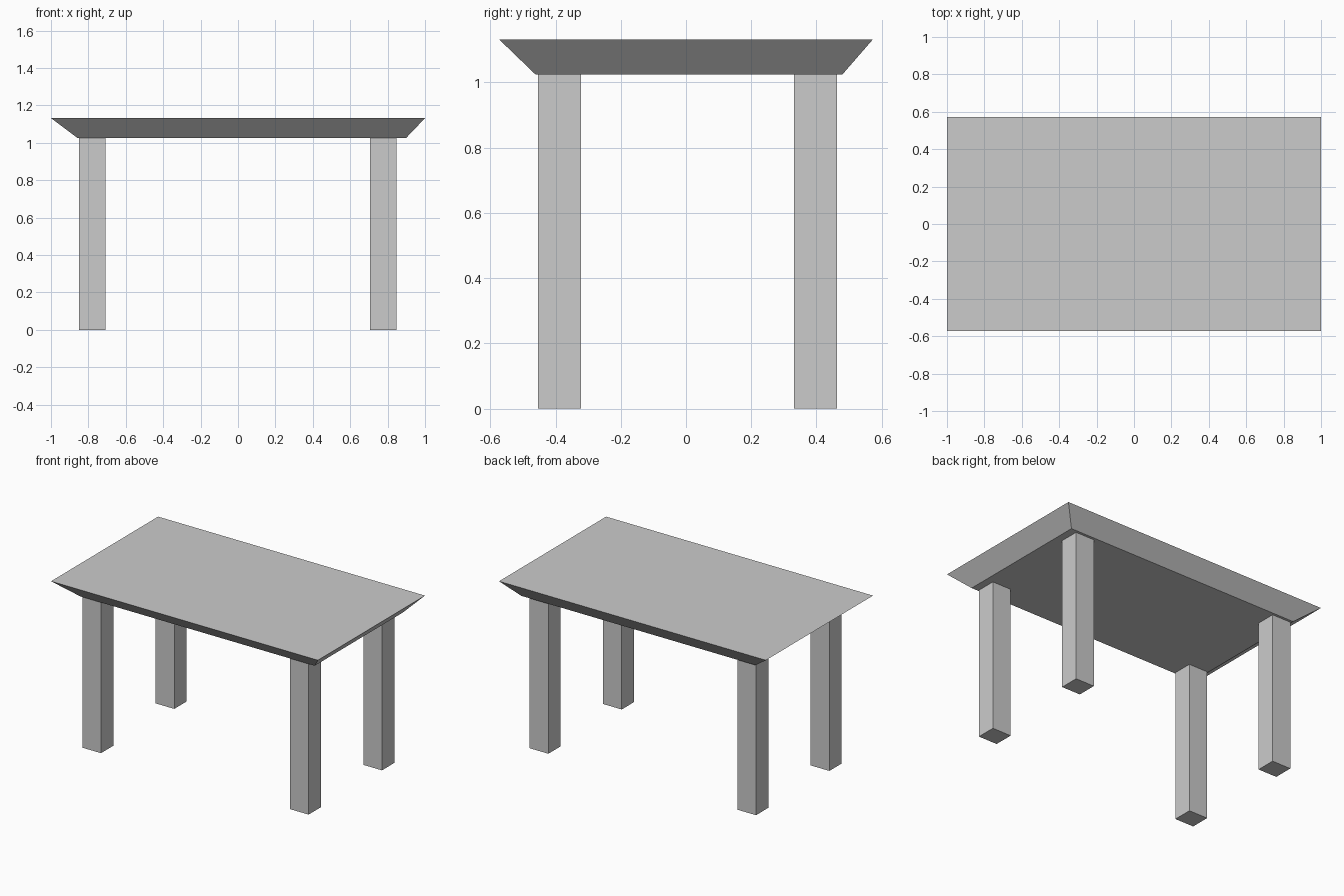
import bpy
import bmesh

cube = bpy.data.objects.get("Cube")
if cube:
    bpy.data.objects.remove(cube, do_unlink=True)

# One grey for the whole table
grey = bpy.data.materials.new("plain_grey")
grey.use_nodes = True
colour = (0.6, 0.6, 0.6, 1)
grey.diffuse_color = colour
grey.node_tree.nodes["Principled BSDF"].inputs["Base Color"].default_value = colour


def prism(name, low, high, z0, z1):
    """Block between two rectangles, each given as (x0, x1, y0, y1)."""
    bm = bmesh.new()
    bmesh.ops.create_cube(bm, size=2)
    for v in bm.verts:
        x0, x1, y0, y1 = high if v.co.z > 0 else low
        v.co = (x1 if v.co.x > 0 else x0,
                y1 if v.co.y > 0 else y0,
                z1 if v.co.z > 0 else z0)
    mesh = bpy.data.meshes.new(name)
    bm.to_mesh(mesh)
    bm.free()
    mesh.materials.append(grey)
    obj = bpy.data.objects.new(name, mesh)
    bpy.context.collection.objects.link(obj)
    return obj


LEG_TOP = 1.025
TOP = 1.132

# Tabletop with undercut edges, slightly uneven from side to side
prism("tabletop", (-0.857, 0.898, -0.462, 0.48),
      (-1, 1, -0.573, 0.573), LEG_TOP, TOP)

# Four square legs
for side, xs in (("right", (-0.849, -0.709)), ("left", (0.707, 0.847))):
    for end, ys in (("front", (-0.454, -0.322)), ("back", (0.331, 0.463))):
        rect = xs + ys
        prism(f"{end}_{side}_leg", rect, rect, 0, LEG_TOP)
